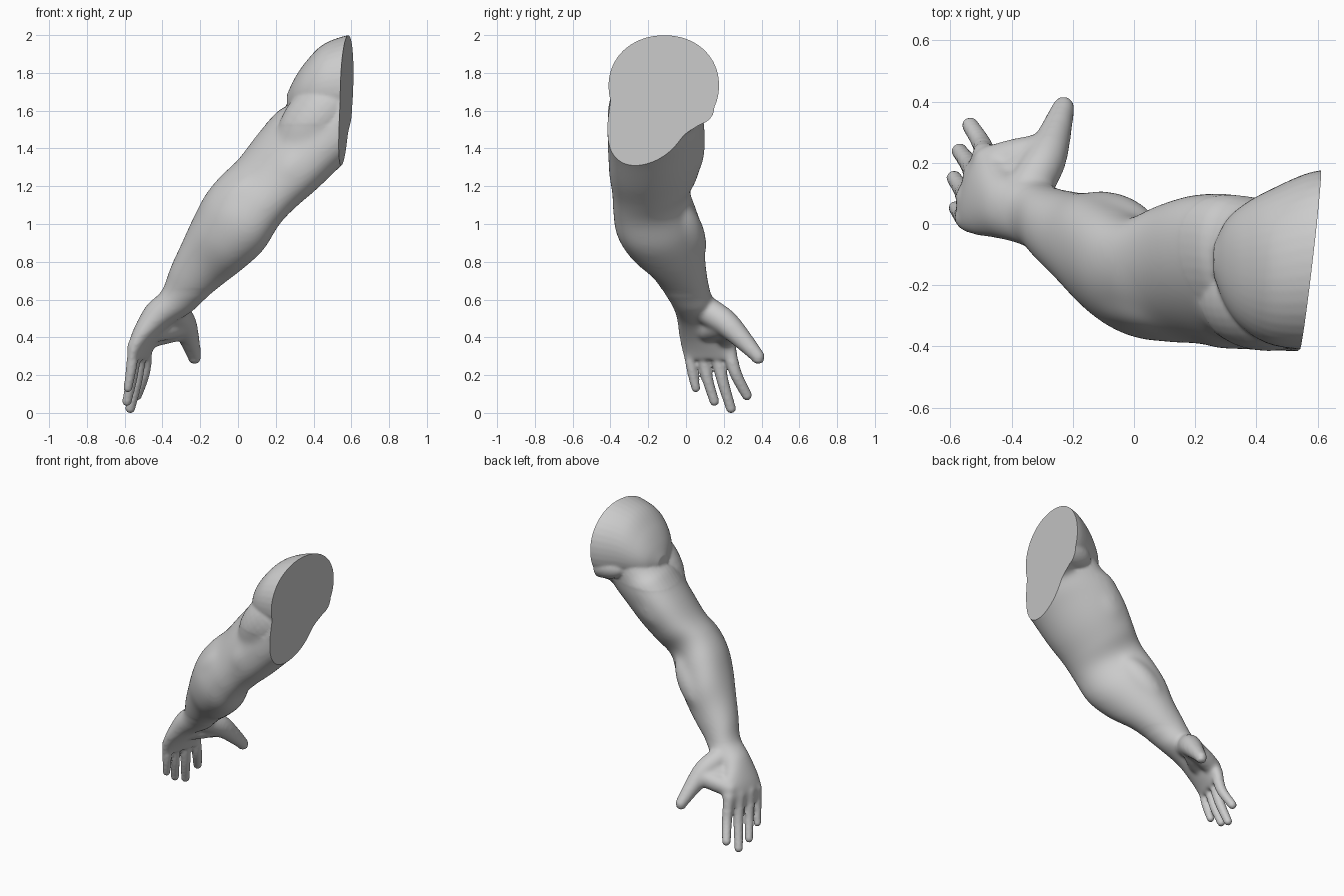
import bpy, bmesh, math
from mathutils import Vector, Matrix

if "Cube" in bpy.data.objects:
    bpy.data.objects.remove(bpy.data.objects["Cube"])

bm = bmesh.new()


def catmull(rows, steps):
    out = []
    for i in range(len(rows) - 1):
        p0, p1 = rows[max(i - 1, 0)], rows[i]
        p2, p3 = rows[i + 1], rows[min(i + 2, len(rows) - 1)]
        for s in range(steps):
            t = s / steps
            out.append([0.5 * (2 * b + (c - a) * t + (2 * a - 5 * b + 4 * c - d) * t * t
                               + (3 * b - a - 3 * c + d) * t ** 3)
                        for a, b, c, d in zip(p0, p1, p2, p3)])
    return out + [list(rows[-1])]


def loft(rows, power=2.0, n=40):
    """Each row: centre, half axis a, half axis b (nine numbers)."""
    rings = []
    for r in catmull(rows, 6):
        c, a, b = Vector(r[:3]), Vector(r[3:6]), Vector(r[6:])
        ring = []
        for k in range(n):
            u = 2 * math.pi * k / n
            cu, su = math.cos(u), math.sin(u)
            f = (abs(cu) ** power + abs(su) ** power) ** (-1 / power)
            ring.append(bm.verts.new(c + a * cu * f + b * su * f))
        rings.append(ring)
    for p, q in zip(rings, rings[1:]):
        for k in range(n):
            bm.faces.new((p[k], p[(k + 1) % n], q[(k + 1) % n], q[k]))
    bm.faces.new(rings[0][::-1])
    bm.faces.new(rings[-1])


def digit(points):
    for x, y, z, r in catmull(points, 10):
        bmesh.ops.create_uvsphere(bm, u_segments=16, v_segments=10, radius=r,
                                  matrix=Matrix.Translation((x, y, z)))


def muscle(centre, direction, size):
    q = Vector(direction).to_track_quat('Z', 'Y').to_matrix().to_4x4()
    bmesh.ops.create_uvsphere(bm, u_segments=32, v_segments=20, radius=1,
                              matrix=Matrix.Translation(centre) @ q @ Matrix.Diagonal((*size, 1)))


# upper arm and forearm: upper edge x z, lower edge x z, y min, y max, y tilt
arm = [
    (.45, 1.93, .80, 1.62, -.415, .07, .08),
    (.295, 1.67, .66, 1.42, -.415, .08, .08),
    (.20, 1.59, .535, 1.30, -.412, .097, .09),
    (.10, 1.475, .415, 1.185, -.405, .092, .09),
    (.00, 1.345, .305, 1.09, -.39, .06, .08),
    (-.095, 1.255, .22, 1.00, -.385, .02, .07),
    (-.175, 1.155, .135, .865, -.37, .06, .05),
    (-.24, 1.03, .02, .76, -.305, .097, .03),
    (-.30, .90, -.09, .675, -.205, .105, .0),
    (-.36, .77, -.18, .60, -.135, .12, .0),
    (-.405, .65, -.25, .535, -.08, .145, .0)]
rows = []
for ux, uz, lx, lz, y0, y1, t in arm:
    h = (y1 - y0) / 2
    rows.append(((ux + lx) / 2, (y0 + y1) / 2, (uz + lz) / 2, (ux - lx) / 2, t, (uz - lz) / 2,
                 0, math.sqrt(h * h - t * t), 0))
# palm continues the forearm
rows += [(-.42, .06, .52, -.065, .01, .05, .01, .11, 0),
         (-.48, .10, .43, -.06, .015, .03, .03, .138, 0),
         (-.512, .12, .355, -.05, .015, .015, .042, .145, 0),
         (-.526, .128, .285, -.03, .01, 0, .043, .138, 0)]
loft(rows, 2.12)

# shoulder cap: x, y centre, y half, z centre, z half
shoulder = [(.70, -.12, .30, 1.735, .27), (.58, -.122, .292, 1.735, .267),
            (.45, -.14, .255, 1.725, .228), (.36, -.14, .205, 1.695, .168),
            (.30, -.13, .14, 1.67, .105), (.26, -.12, .05, 1.65, .04)]
loft([(x, y, z, 0, 0, hz, 0, hy, 0) for x, y, hy, z, hz in shoulder], 2.1)
# armpit lip, and the fill under the front of the shoulder
muscle((.60, .06, 1.62), (1, 0, 0), (.09, .09, .18))
up, fore = (.67, 0, .74), (.62, -.25, .76)
muscle((.44, -.24, 1.57), up, (.175, .175, .30))

# muscle bulges
muscle((.24, -.035, 1.40), up, (.135, .135, .22))
muscle((.31, -.27, 1.30), up, (.14, .14, .22))
muscle((-.015, -.225, 1.08), fore, (.115, .135, .24))
muscle((-.06, .0, .95), fore, (.10, .10, .21))
muscle((.07, -.18, .92), up, (.08, .08, .12))

# fingers and thumb: x, y, z, radius
digit([(-.553, .018, .36, .034), (-.565, .03, .24, .029), (-.583, .052, .135, .024)])
digit([(-.545, .085, .36, .04), (-.56, .11, .20, .031), (-.588, .15, .065, .026)])
digit([(-.52, .16, .36, .04), (-.535, .19, .19, .033), (-.57, .238, .027, .027)])
digit([(-.49, .225, .36, .04), (-.497, .26, .22, .033), (-.535, .322, .097, .028)])
digit([(-.34, .12, .54, .075), (-.29, .21, .48, .07), (-.255, .305, .385, .053), (-.23, .382, .3, .038)])
# ball of the thumb and web to the palm
digit([(-.43, .12, .45, .07), (-.37, .16, .46, .07), (-.32, .19, .47, .065)])
digit([(-.475, .20, .40, .055), (-.39, .22, .425, .06), (-.31, .235, .445, .06)])

bmesh.ops.recalc_face_normals(bm, faces=bm.faces)
mesh = bpy.data.meshes.new("arm")
bm.to_mesh(mesh)
bm.free()
obj = bpy.data.objects.new("arm", mesh)
bpy.context.collection.objects.link(obj)

# fuse the parts into one skin
rm = obj.modifiers.new("fuse", 'REMESH')
rm.mode = 'VOXEL'
rm.voxel_size = 0.009
sm = obj.modifiers.new("soften", 'SMOOTH')
sm.factor = 0.5
sm.iterations = 5
bpy.context.view_layer.update()
dg = bpy.context.evaluated_depsgraph_get()
fused = bpy.data.meshes.new_from_object(obj.evaluated_get(dg))
obj.modifiers.clear()

bm = bmesh.new()
bm.from_mesh(fused)


# blend muscles strongly, palm lightly
def blend(low, high, times):
    verts = [v for v in bm.verts if low < v.co.z < high]
    for _ in range(times):
        bmesh.ops.smooth_vert(bm, verts=verts, factor=0.5, use_axis_x=True,
                              use_axis_y=True, use_axis_z=True)


blend(.62, 1.53, 40)
blend(.28, .66, 10)

# flat cut at the shoulder
a, b, c = Vector((.58, -.15, 2.0)), Vector((.54, -.32, 1.31)), Vector((.61, .17, 1.75))
nrm = (b - a).cross(c - a).normalized()
if nrm.x < 0:
    nrm = -nrm
cut = bmesh.ops.bisect_plane(bm, geom=bm.verts[:] + bm.edges[:] + bm.faces[:], dist=1e-5,
                             plane_co=a, plane_no=nrm, clear_outer=True)
edges = [e for e in cut["geom_cut"] if isinstance(e, bmesh.types.BMEdge)]
bmesh.ops.triangle_fill(bm, edges=edges, use_beauty=True, normal=nrm)
low = min(v.co.z for v in bm.verts)
bmesh.ops.translate(bm, verts=bm.verts, vec=(0, 0, -low))
bmesh.ops.recalc_face_normals(bm, faces=bm.faces)
bm.to_mesh(fused)
bm.free()
obj.data = fused

skin = bpy.data.materials.new("plain grey")
skin.diffuse_color = (.6, .6, .6, 1)
skin.use_nodes = True
skin.node_tree.nodes["Principled BSDF"].inputs["Base Color"].default_value = skin.diffuse_color
fused.materials.clear()
fused.materials.append(skin)
bpy.context.view_layer.objects.active = obj
obj.select_set(True)
bpy.ops.object.shade_smooth_by_angle(angle=math.radians(40))
